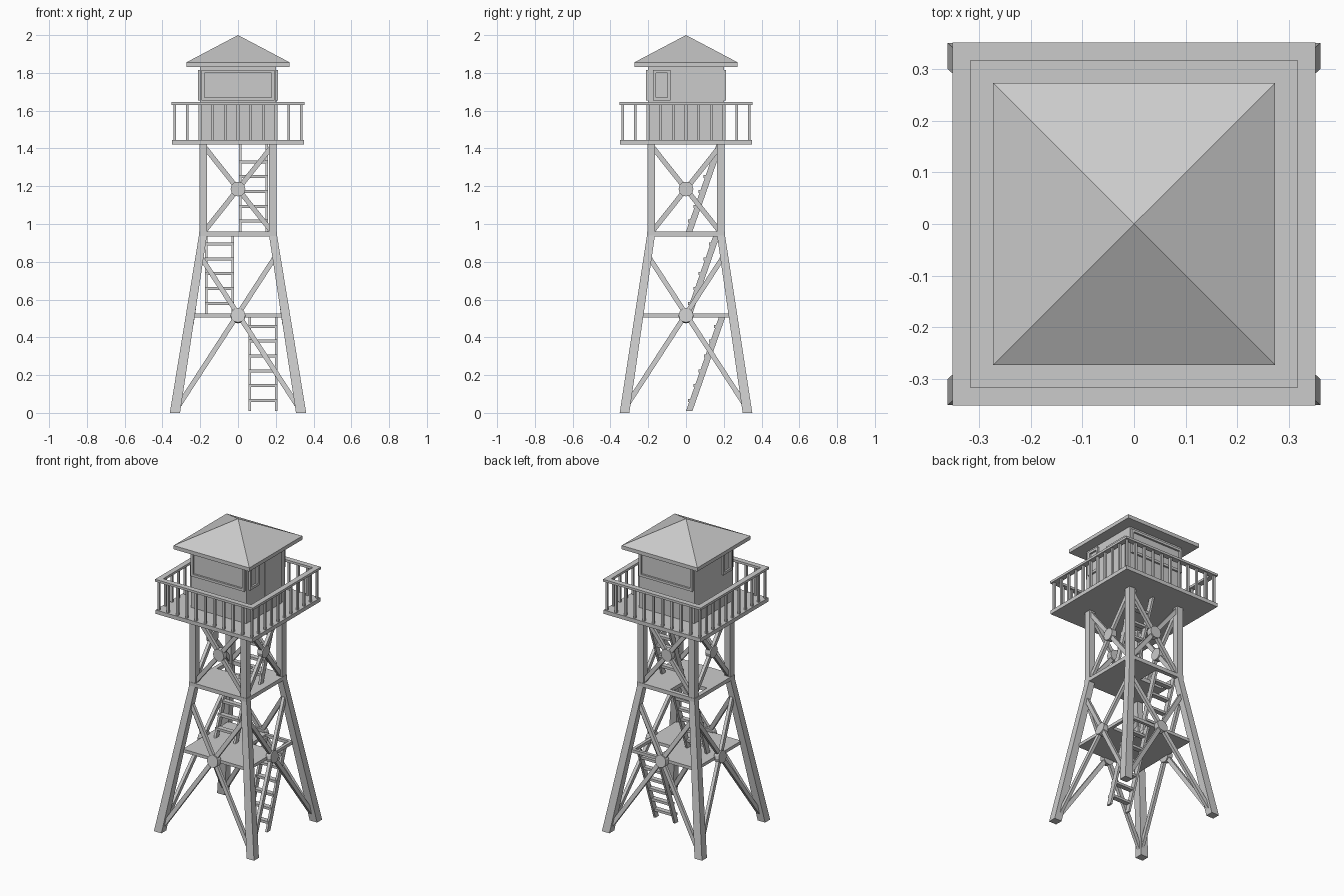
import bpy, bmesh, math
from mathutils import Vector, Matrix

if "Cube" in bpy.data.objects:
    bpy.data.objects.remove(bpy.data.objects["Cube"])


def loft(bm, lo, hi, z0, z1):
    """Solid between two rectangles (x0, x1, y0, y1) at heights z0 and z1."""
    rings = []
    for (x0, x1, y0, y1), z in ((lo, z0), (hi, z1)):
        rings.append([bm.verts.new((x, y, z)) for x, y in
                      ((x0, y0), (x1, y0), (x1, y1), (x0, y1))])
    a, b = rings
    bm.faces.new(a[::-1])
    bm.faces.new(b)
    for i in range(4):
        j = (i + 1) % 4
        bm.faces.new((a[i], a[j], b[j], b[i]))


def box(bm, x0, x1, y0, y1, z0, z1):
    loft(bm, (x0, x1, y0, y1), (x0, x1, y0, y1), z0, z1)


def beam(bm, p, q, width, depth):
    """Bar from p to q, lying in a plane that faces roughly along y."""
    p, q = Vector(p), Vector(q)
    z = (q - p).normalized()
    x = Vector((0, 1, 0)).cross(z).normalized()
    y = z.cross(x)
    m = Matrix((x, y, z)).transposed().to_4x4()
    m.translation = (p + q) / 2
    s = Matrix.Diagonal((width, depth, (q - p).length, 1))
    bmesh.ops.create_cube(bm, size=1, matrix=m @ s)


def spin(bm, steps):
    """Repeat everything in bm around the z axis in quarter turns."""
    base = bm.verts[:] + bm.edges[:] + bm.faces[:]
    for k in steps:
        new = bmesh.ops.duplicate(bm, geom=base)["geom"]
        bmesh.ops.rotate(bm, matrix=Matrix.Rotation(k * math.pi / 2, 3, 'Z'),
                         verts=[v for v in new if isinstance(v, bmesh.types.BMVert)])


def finish(bm, name):
    bmesh.ops.recalc_face_normals(bm, faces=bm.faces[:])
    me = bpy.data.meshes.new(name)
    bm.to_mesh(me)
    bm.free()
    ob = bpy.data.objects.new(name, me)
    bpy.context.collection.objects.link(ob)
    return ob


def span(s, a, b):
    return tuple(sorted((s * a, s * b)))


# Legs: splayed below, upright above
low, up = bmesh.new(), bmesh.new()
for sx in (-1, 1):
    for sy in (-1, 1):
        top = span(sx, .163, .205) + span(sy, .163, .205)
        loft(low, span(sx, .307, .361) + span(sy, .30, .351), top, 0, .95)
        box(up, *top, .95, 1.425)
finish(low, "lower_legs")
finish(up, "upper_legs")

# Cross braces with round hub plates on all four sides
def leg_y(z):
    return -(.324 - .145 * z / .96)

bm = bmesh.new()
for s in (-1, 1):
    beam(bm, (s * .31, leg_y(.045), .045), (-s * .19, leg_y(.815), .815), .026, .02)
    beam(bm, (s * .175, -.184, .965), (-s * .175, -.184, 1.405), .026, .02)
spin(bm, (1, 2, 3))
finish(bm, "cross_braces")
bm = bmesh.new()
for y, z, tilt in ((leg_y(.515), .515, .15), (-.184, 1.185, 0)):
    bmesh.ops.create_cone(bm, cap_ends=True, segments=12, radius1=.039, radius2=.039,
                          depth=.036, matrix=Matrix.Translation((0, y, z))
                          @ Matrix.Rotation(math.pi / 2 - tilt, 4, 'X'))
spin(bm, (1, 2, 3))
finish(bm, "brace_hubs")

# Landings with ladder openings
def landing(name, r, z0, z1, hx0, hx1, hy0, hy1):
    bm = bmesh.new()
    box(bm, -r, r, -r, hy0, z0, z1)
    box(bm, -r, r, hy1, r, z0, z1)
    box(bm, -r, hx0, hy0, hy1, z0, z1)
    box(bm, hx1, r, hy0, hy1, z0, z1)
    finish(bm, name)

landing("lower_landing", .235, .505, .525, .05, .215, .06, .215)
landing("middle_landing", .207, .935, .96, -.18, -.015, .04, .18)

# Ladders
def ladder(name, x0, x1, z0, z1, first, count):
    bm = bmesh.new()
    slope, w, d = .35, .014, .034
    rise = slope * (z1 - z0)
    for a in (x0, x1 - w):
        loft(bm, (a, a + w, 0, d), (a, a + w, rise, rise + d), z0, z1)
    for i in range(count):
        z = first + i * .0785
        y = slope * (z - z0)
        box(bm, x0 + w, x1 - w, y - .006, y + .026, z - .008, z + .008)
        for a in (x0, x1 - w):
            box(bm, a, a + w, y - .008, y + .02, z - .008, z + .008)
    finish(bm, name)

ladder("lower_ladder", .055, .21, .01, .515, .066, 6)
ladder("middle_ladder", -.175, -.02, .525, .945, .58, 5)
ladder("upper_ladder", .005, .16, .96, 1.425, 1.015, 5)

# Lookout deck and railing
bm = bmesh.new()
box(bm, -.35, .35, -.35, .35, 1.42, 1.445)
finish(bm, "deck")
bm = bmesh.new()
box(bm, -.352, .317, -.352, -.317, 1.63, 1.645)
spin(bm, (1, 2, 3))
finish(bm, "handrail")
bm = bmesh.new()
for i in range(10):
    x = -.335 + .067 * i
    box(bm, x - .007, x + .007, -.342, -.328, 1.44, 1.635)
spin(bm, (1, 2, 3))
finish(bm, "balusters")

# Cabin
bm = bmesh.new()
box(bm, -.2, .2, -.2, .2, 1.44, 1.84)
finish(bm, "cabin")

# Window frames, built on the front face and turned to each side
def frame(bm, x0, x1, z0, z1, t):
    y0, y1 = -.212, -.198
    box(bm, x0, x1, y0, y1, z0, z0 + t)
    box(bm, x0, x1, y0, y1, z1 - t, z1)
    box(bm, x0, x0 + t, y0, y1, z0 + t, z1 - t)
    box(bm, x1 - t, x1, y0, y1, z0 + t, z1 - t)

bm = bmesh.new()
frame(bm, -.193, .193, 1.655, 1.815, .016)
spin(bm, (2,))
finish(bm, "wide_windows")
for name, x0, x1, turn in (("right_window", -.175, -.083, 1), ("left_window", .083, .175, 3)):
    bm = bmesh.new()
    frame(bm, x0, x1, 1.655, 1.815, .016)
    bmesh.ops.rotate(bm, verts=bm.verts[:],
                     matrix=Matrix.Rotation(turn * math.pi / 2, 3, 'Z'))
    finish(bm, name)

# Door on the right side
bm = bmesh.new()
box(bm, .195, .205, -.013, .16, 1.445, 1.785)
finish(bm, "door")

# Pyramid roof on a thin eave
bm = bmesh.new()
r = .273
box(bm, -r, r, -r, r, 1.832, 1.856)
bmesh.ops.delete(bm, geom=[f for f in bm.faces if f.calc_center_median().z > 1.855],
                 context='FACES_ONLY')
rim = [e for e in bm.edges if all(v.co.z > 1.85 for v in e.verts)]
apex = bm.verts.new((0, 0, 2))
for e in rim:
    bm.faces.new((e.verts[0], e.verts[1], apex))
finish(bm, "roof")
